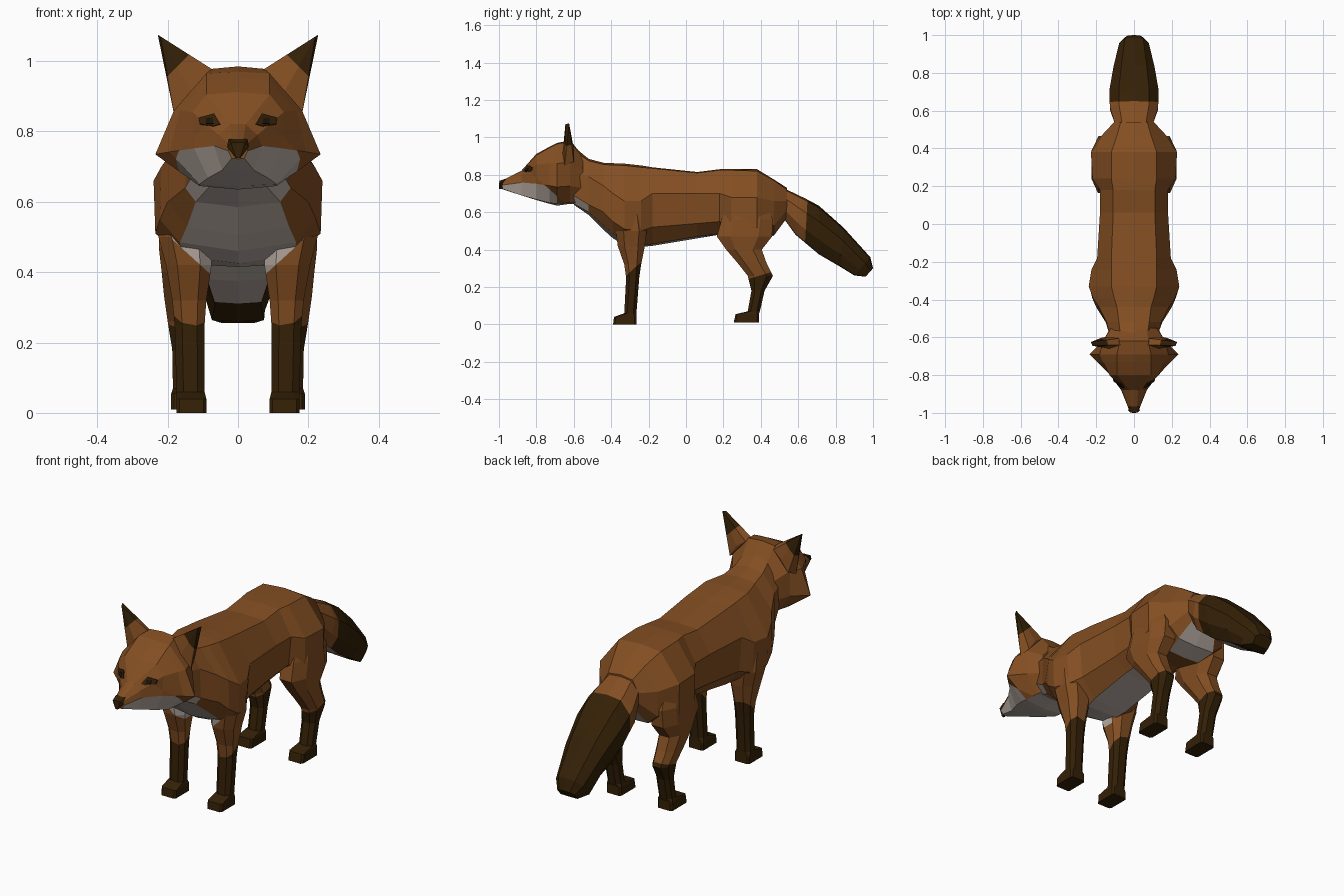
import bpy, bmesh
from mathutils import Vector
from mathutils.bvhtree import BVHTree

if "Cube" in bpy.data.objects:
    bpy.data.objects.remove(bpy.data.objects["Cube"])


def mat(name, rgb):
    m = bpy.data.materials.new(name)
    m.diffuse_color = (*rgb, 1)
    m.use_nodes = True
    m.node_tree.nodes["Principled BSDF"].inputs["Base Color"].default_value = m.diffuse_color
    return m


MATS = [mat("russet fur", (0.228, 0.077, 0.016)), mat("dark brown fur", (0.034, 0.0145, 0.002)),
        mat("pale fur", (0.49, 0.42, 0.37)), mat("black", (0.010, 0.007, 0.004))]
RUSSET, DARK, PALE, BLACK = range(4)


def finish(name, bm, mirror=False):
    bmesh.ops.recalc_face_normals(bm, faces=bm.faces)
    me = bpy.data.meshes.new(name)
    bm.to_mesh(me)
    bm.free()
    for m in MATS:
        me.materials.append(m)
    ob = bpy.data.objects.new(name, me)
    bpy.context.collection.objects.link(ob)
    if mirror:
        ob.modifiers.new("Mirror", 'MIRROR')
    return ob


def loft(rings, rule=lambda ring, col: RUSSET):
    """Skin closed rings of 3D points; rule picks a material per ring and column."""
    bm = bmesh.new()
    vs = [[bm.verts.new(p) for p in r] for r in rings]
    n = len(rings[0])
    for i in range(len(vs) - 1):
        for j in range(n):
            k = (j + 1) % n
            f = bm.faces.new((vs[i][j], vs[i][k], vs[i + 1][k], vs[i + 1][j]))
            f.material_index = rule(i, min(j, n - 1 - j))
    for r, i in ((vs[0], 0), (vs[-1], len(vs))):
        bm.faces.new(r).material_index = rule(i, 2)
    return bm


def paint(bm, co, no, index, test=lambda f: True):
    """Cut along a plane and colour the faces on its positive side that pass the test."""
    co, no = Vector(co), Vector(no)
    bmesh.ops.bisect_plane(bm, geom=bm.verts[:] + bm.edges[:] + bm.faces[:], plane_co=co, plane_no=no)
    bmesh.ops.recalc_face_normals(bm, faces=bm.faces)
    for f in bm.faces:
        if (f.calc_center_median() - co).dot(no) > 0 and test(f):
            f.material_index = index


def section(y, bottom, pts, top):
    """Symmetric ring across x, starting at the bottom centre."""
    half = [(x, y, z) for x, z in pts]
    return [(0, y, bottom)] + half + [(0, y, top)] + [(-x, y, z) for x, y, z in reversed(half)]


# Torso and neck
torso = [
    section(-.60, .64, [(.08, .645), (.12, .69), (.125, .80), (.07, .93)], .95),
    section(-.52, .585, [(.12, .60), (.15, .64), (.145, .79), (.08, .875)], .885),
    section(-.44, .505, [(.145, .53), (.20, .60), (.185, .74), (.09, .855)], .864),
    section(-.39, .46, [(.165, .485), (.222, .55), (.218, .70), (.105, .852)], .862),
    section(-.33, .425, [(.16, .445), (.235, .51), (.24, .66), (.12, .85)], .86),
    section(-.24, .415, [(.09, .42), (.215, .50), (.225, .66), (.12, .84)], .85),
    section(-.18, .42, [(.10, .43), (.18, .52), (.195, .70), (.12, .835)], .84),
    section(.06, .46, [(.10, .47), (.165, .54), (.18, .70), (.11, .81)], .815),
    section(.18, .48, [(.09, .485), (.165, .55), (.18, .70), (.11, .825)], .83),
    section(.24, .48, [(.08, .485), (.215, .52), (.22, .68), (.12, .825)], .83),
    section(.38, .45, [(.09, .455), (.225, .52), (.228, .68), (.12, .82)], .83),
    section(.47, .475, [(.11, .48), (.165, .53), (.17, .66), (.09, .77)], .775),
    section(.54, .57, [(.07, .575), (.10, .61), (.105, .66), (.07, .72)], .73),
]
finish("torso", loft(torso, lambda i, c: PALE if (c == 0 and i not in (8, 9)) or (c == 1 and i == 0) else RUSSET))

# Head with pale jaw and cheeks
head = [
    section(-.98, .722, [(.018, .724), (.028, .745), (.024, .764), (.014, .770)], .772),
    section(-.88, .69, [(.045, .69), (.068, .759), (.055, .79), (.022, .82)], .822),
    section(-.80, .665, [(.085, .668), (.125, .752), (.13, .855), (.09, .905)], .912),
    section(-.73, .645, [(.11, .65), (.195, .742), (.165, .86), (.09, .945)], .95),
    section(-.69, .635, [(.11, .645), (.235, .735), (.182, .86), (.09, .965)], .97),
    section(-.62, .645, [(.10, .65), (.165, .74), (.165, .87), (.075, .978)], .985),
    section(-.55, .64, [(.08, .65), (.125, .73), (.12, .83), (.07, .89)], .90),
]
bm = loft(head, lambda i, c: PALE if c == 0 or (c == 1 and i < 4) else RUSSET)
tree = BVHTree.FromBMesh(bm)
# Slanting rear edge of the pale cheek
paint(bm, (0, -.705, .70), (0, .66, .75), RUSSET, lambda f: f.normal.z > -.85 and f.calc_center_median().y > -.77)
finish("head", bm)


def face_plate(name, rim, lift, index):
    """Thin plate laid on the face, from an outline seen from the front."""
    bm = bmesh.new()
    front, back = [], []
    for x, z in rim:
        hit = tree.ray_cast(Vector((x, -2, z)), Vector((0, 1, 0)))[0]
        front.append(bm.verts.new(hit + Vector((0, -lift, lift * .3))))
        back.append(bm.verts.new(hit + Vector((0, .002, 0))))
    n = len(rim)
    bm.faces.new(front)
    bm.faces.new(back[::-1])
    for i in range(n):
        k = (i + 1) % n
        bm.faces.new((front[i], back[i], back[k], front[k]))
    for f in bm.faces:
        f.material_index = index
    finish(name, bm, mirror=True)


# Eyes: dark lids with black pupils
face_plate("eyelid", [(.05, .82), (.068, .85), (.112, .838), (.108, .82), (.07, .814)], .005, DARK)
face_plate("pupil", [(.07, .82), (.073, .837), (.09, .835), (.09, .82)], .0075, BLACK)


def hull(points, index):
    bm = bmesh.new()
    for p in points:
        bm.verts.new(p)
    bmesh.ops.convex_hull(bm, input=bm.verts[:])
    for f in bm.faces:
        f.material_index = index
    return bm


# Nose
finish("nose", hull([(s * x, y, z) for s in (-1, 1) for x, y, z in
                     [(.02, -.998, .768), (.031, -.988, .757), (.006, -1, .725),
                      (.027, -.965, .779), (.006, -.97, .724)]], DARK))

# Ears with dark tips
bm = hull([(.22, -.645, 1.07), (.228, -.625, 1.075), (.072, -.64, .976), (.08, -.605, .965), (.182, -.648, .85),
           (.13, -.66, .91), (.13, -.598, .93), (.168, -.60, .87)], RUSSET)
paint(bm, (.18, -.63, .977), (1, 0, 1), DARK)
finish("ear", bm, mirror=True)

# Tail: rings leaning along a falling axis, with pale underside and dark brush
tail = []
for ty, tz, by, bz, w, flat in [(.53, .725, .52, .57, .10, .65), (.635, .675, .585, .48, .128, .7),
                                (.71, .635, .71, .375, .13, .68), (.84, .52, .83, .305, .108, .6),
                                (.985, .36, .90, .262, .078, .95), (1.0, .30, .96, .255, .05, .95)]:
    t, b = Vector((0, ty, tz)), Vector((0, by, bz))
    half = [b.lerp(t, h) + Vector((w * k, 0, 0)) for h, k in ((.02, flat), (.3, .98), (.68, 1), (.96, .62))]
    tail.append([b] + half + [t] + [Vector((-p.x, p.y, p.z)) for p in reversed(half)])
bm = loft(tail, lambda i, c: PALE if c == 0 and i < 4 else RUSSET)
paint(bm, (0, .64, .5), (0, 1, -.06), DARK, lambda f: f.material_index != PALE)
paint(bm, (0, .82, .3), (0, 1, 0), DARK)
finish("tail", bm)


def leg(rows, sock_co, sock_no):
    """Eight-sided leg, from (x0, x1, y0, y1, z) rows, with a dark sock."""
    rings = []
    for x0, x1, y0, y1, z in rows:
        cx, cy = (x1 - x0) * .25, (y1 - y0) * .25
        if z < .06:
            cx, cy = cx * .4, cy * .3
        rings.append([(x0 + cx, y0, z), (x1 - cx, y0, z), (x1, y0 + cy, z), (x1, y1 - cy, z),
                      (x1 - cx, y1, z), (x0 + cx, y1, z), (x0, y1 - cy, z), (x0, y0 + cy, z)])
    bm = loft(rings)
    paint(bm, sock_co, sock_no, DARK)
    return bm


bm = leg([(.09, .175, -.39, -.265, 0), (.09, .175, -.385, -.265, .04),
          (.095, .175, -.33, -.265, .06), (.095, .18, -.32, -.25, .25),
          (.09, .187, -.33, -.24, .32), (.075, .205, -.365, -.22, .42),
          (.075, .226, -.375, -.21, .50), (.10, .226, -.36, -.23, .60),
          (.12, .20, -.34, -.26, .68)], (.13, -.28, .287), (.2, .9, -1))
# Pale chest fur running onto the inner front of each leg
paint(bm, (.09, -.3, .405), (-1, 0, 1.1), PALE,
      lambda f: f.normal.x < .3 and f.normal.y < .2 and f.calc_center_median().z < .57)
finish("front_leg", bm, mirror=True)

bm = leg([(.105, .19, .255, .39, .01), (.105, .19, .265, .39, .055),
          (.11, .185, .33, .395, .07), (.11, .187, .35, .42, .18),
          (.11, .20, .33, .465, .26), (.105, .21, .275, .43, .33),
          (.10, .217, .215, .405, .40), (.09, .225, .165, .46, .47),
          (.08, .222, .19, .465, .56), (.09, .205, .24, .41, .68)],
         (.15, .39, .26), (0, .3, -1))
finish("hind_leg", bm, mirror=True)
